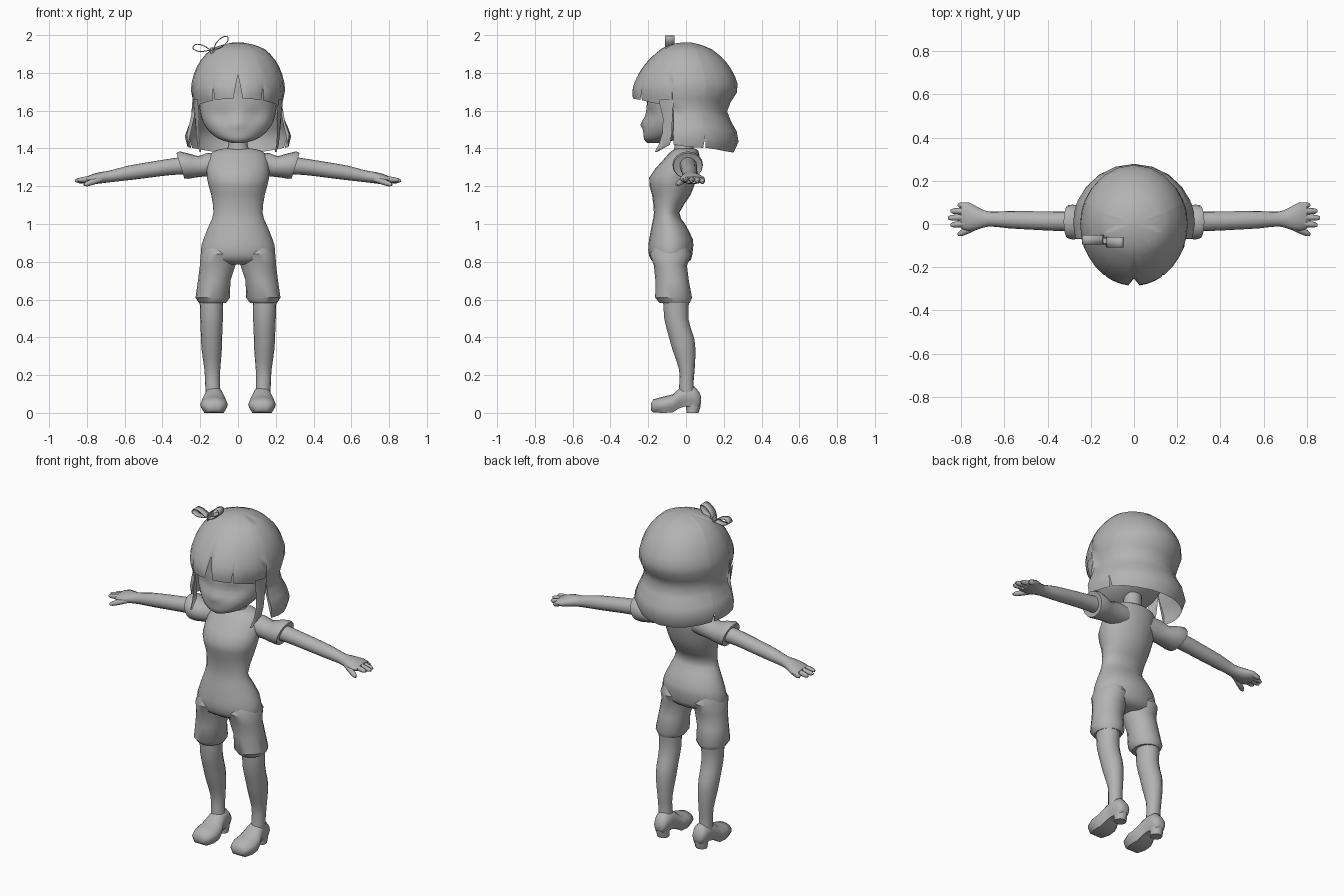
import bpy, bmesh, math
from mathutils import Vector as V

grey = bpy.data.materials.new("plain grey")
grey.diffuse_color = (0.45, 0.45, 0.45, 1)


def add(name, verts, faces, mirror=False, angle=50):
    """Mesh object with clean normals, smooth shading and optional x mirror."""
    me = bpy.data.meshes.new(name)
    me.from_pydata([tuple(v) for v in verts], [], faces)
    bm = bmesh.new()
    bm.from_mesh(me)
    bmesh.ops.recalc_face_normals(bm, faces=bm.faces)
    bm.to_mesh(me)
    bm.free()
    me.shade_smooth()
    me.set_sharp_from_angle(angle=math.radians(angle))
    me.materials.append(grey)
    ob = bpy.data.objects.new(name, me)
    bpy.context.collection.objects.link(ob)
    if mirror:
        ob.modifiers.new("Mirror", 'MIRROR').use_clip = False
    return ob


def grid_faces(rows, n, closed):
    return [(r * n + i, r * n + (i + 1) % n, (r + 1) * n + (i + 1) % n, (r + 1) * n + i)
            for r in range(rows - 1) for i in range(n if closed else n - 1)]


def loft(name, rings, mirror=False, angle=50):
    n = len(rings[0])
    faces = grid_faces(len(rings), n, True)
    faces += [tuple(range(n)), tuple(range((len(rings) - 1) * n, len(rings) * n))]
    return add(name, [p for r in rings for p in r], faces, mirror, angle)


def oval(c, u, v, n=16):
    c, u, v = V(c), V(u), V(v)
    return [c + u * math.cos(2 * math.pi * i / n) + v * math.sin(2 * math.pi * i / n)
            for i in range(n)]


def smooth_rows(rows, k=3):
    """Catmull-Rom resampling of section rows."""
    out = []
    for i in range(len(rows) - 1):
        p = [rows[max(0, min(len(rows) - 1, i + d))] for d in (-1, 0, 1, 2)]
        for j in range(k):
            t = j / k
            out.append(tuple(0.5 * (2 * b + (c - a) * t + (2 * a - 5 * b + 4 * c - d) * t * t
                                    + (3 * b - a - 3 * c + d) * t ** 3)
                             for a, b, c, d in zip(*p)))
    return out + [rows[-1]]


def upright(rows, cx=0, n=16):
    """Rings from (z, half width, front y, back y[, centre x])."""
    return [oval((r[4] if len(r) > 4 else cx, (r[2] + r[3]) / 2, r[0]),
                 (r[1], 0, 0), (0, (r[3] - r[2]) / 2, 0), n) for r in rows]


# Torso in one suit
torso = [(1.40, .07, -.05, .045), (1.385, .13, -.078, .066), (1.34, .16, -.12, .07),
         (1.245, .165, -.195, .055), (1.155, .142, -.18, .025), (1.06, .13, -.17, -.035),
         (1.0, .15, -.18, -.005), (.92, .183, -.195, .036), (.86, .197, -.2, .036),
         (.81, .185, -.185, .025), (.785, .11, -.14, -.01)]
loft("torso", upright(smooth_rows(torso, 2), n=20))
loft("neck", upright([(1.48, .05, -.06, .035), (1.42, .05, -.06, .035), (1.38, .065, -.065, .045)]))

# Short trouser legs with a flared hem
loft("shorts_leg", upright([
    (.90, .07, -.16, .0, .10), (.84, .095, -.192, .03, .103), (.78, .094, -.17, .005, .108),
    (.70, .086, -.162, .015, .126), (.61, .091, -.163, .032, .134),
    (.582, .072, -.14, .02, .135)]), True, 40)

# Lower legs
shin = [(.62, .063, -.122, .02, .141), (.5, .06, -.115, .012, .14), (.4, .056, -.09, .042, .14),
        (.33, .053, -.07, .05, .139), (.23, .042, -.037, .046, .136), (.16, .039, -.035, .04, .135),
        (.10, .04, -.04, .045, .132)]
loft("lower_leg", upright(smooth_rows(shin, 2)), True)

# Shoes: body swept from toe to heel, plus heel block
shoe = [(-.186, .03, .015, .05), (-.172, .056, .002, .072), (-.12, .073, 0, .086),
        (-.07, .069, .002, .098), (-.035, .055, .025, .13), (0, .047, .035, .145),
        (.045, .045, .03, .14), (.07, .035, .035, .11), (.08, .018, .05, .085)]
rings = []
for y, w, z0, z1 in shoe:
    ring = oval((.127, y, (z0 + z1) / 2), (w, 0, 0), (0, 0, (z1 - z0) / 2))
    for p in ring:                                   # flatten the sole
        if p.z < z0 + (z1 - z0) * .25:
            p.z = z0
    rings.append(ring)
loft("shoe", rings, True)
loft("shoe_heel", upright([(.07, .038, -.01, .078), (.03, .036, 0, .076), (0, .034, .003, .066)],
                          .127, 12), True)


def along_arm(rows, tilt=.14, n=16):
    """Rings from (x, z, half height, centre y, half depth), leaning with the arm."""
    return [oval((x, cy, z), (0, ry, 0), (rz * math.sin(tilt), 0, rz * math.cos(tilt)), n)
            for x, z, rz, cy, ry in rows]


# Puffed sleeves
loft("sleeve", along_arm([(.08, 1.32, .06, 0, .06), (.14, 1.315, .065, .0, .065),
                          (.195, 1.305, .056, .005, .062), (.24, 1.31, .066, .008, .075),
                          (.285, 1.312, .076, .009, .081), (.305, 1.308, .071, .01, .077),
                          (.30, 1.306, .048, .012, .05)], .3), True, 40)
# Arm and palm
arm = [(.26, 1.312, .048, .012, .046), (.36, 1.302, .043, .013, .045), (.46, 1.288, .041, .016, .043),
       (.58, 1.27, .038, .02, .04), (.67, 1.253, .031, .023, .034), (.72, 1.246, .03, .026, .05),
       (.765, 1.238, .027, .034, .066), (.80, 1.233, .018, .038, .06)]
loft("arm", along_arm(smooth_rows(arm, 2)), True)


# Fingers and thumb
def finger(name, a, b, r):
    a, b = V(a), V(b)
    d = (b - a).normalized()
    u = d.cross(V((0, 0, 1))).normalized()
    w = u.cross(d)
    loft(name, [oval(a.lerp(b, t), u * r * s, w * r * s, 8)
                for t, s in ((0, 1), (.5, 1), (.85, .85), (1, .4))], True)


for i, (y, tip) in enumerate([(-.005, .85), (.028, .862), (.06, .85), (.088, .815)]):
    finger("finger_%d" % (i + 1), (.765, y * .85 + .008, 1.24), (tip, y, 1.232 - .004 * i), .015)
finger("thumb", (.72, -.005, 1.24), (.815, -.05, 1.207), .016)

# Head with eye hollows, nose and soft chin
head = [(1.43, .035, -.205, -.12), (1.45, .10, -.222, -.04), (1.49, .152, -.226, .04),
        (1.545, .188, -.222, .10), (1.61, .203, -.21, .14), (1.68, .208, -.205, .17),
        (1.76, .205, -.205, .19), (1.84, .165, -.16, .16), (1.89, .08, -.08, .08)]
rings = upright(smooth_rows(head, 3), n=32)
for p in (p for r in rings for p in r):
    if p.y < -.08:
        p.y += .02 * math.exp(-((abs(p.x) - .09) / .05) ** 2 - ((p.z - 1.575) / .04) ** 2)
        p.y -= .018 * math.exp(-(p.x / .025) ** 2 - ((p.z - 1.53) / .022) ** 2)
loft("head", rings, angle=80)

# Hair shell: bob profile (z, half width, front depth, back depth)
bob = smooth_rows([(1.962, 0, 0, 0), (1.958, .045, .045, .045), (1.945, .095, .09, .09),
                   (1.92, .15, .14, .145), (1.835, .217, .225, .23), (1.715, .25, .285, .276),
                   (1.6, .23, .272, .217), (1.46, .283, .28, .28), (1.375, .245, .25, .25)], 4)


def hair_point(deg, z):
    for a, b in zip(bob, bob[1:]):
        if z >= b[0]:
            break
    t = min(1, (a[0] - z) / (a[0] - b[0]))
    w, f, k = [a[i] + (b[i] - a[i]) * t for i in (1, 2, 3)]
    s, c = math.sin(math.radians(deg)), math.cos(math.radians(deg))
    return (w * s, -c * (f if c > 0 else k), z)


# Hem height by angle from the front: notched fringe, then the longer back
hem = [(0, 1.79), (6, 1.665), (14, 1.662), (23, 1.66), (31, 1.657), (32.5, 1.73), (34, 1.655),
       (46, 1.645), (59, 1.635), (66, 1.62), (75, 1.58), (76, 1.42), (90, 1.41), (102, 1.405),
       (110, 1.403), (111.5, 1.465), (113, 1.403), (128, 1.395), (145, 1.385), (162, 1.38), (180, 1.377)]
hem += [(360 - a, z) for a, z in reversed(hem[1:-1])]
N = 14
verts = [hair_point(a, 1.962 - (1.962 - z) * max(.004, (r / N) ** 1.4))
         for r in range(N + 1) for a, z in hem]
add("hair", verts, grid_faces(N + 1, len(hem), True) + [tuple(range(len(hem)))], angle=60)

# Pointed lock of hair beside each cheek
lock = [((.213, -.145), (.238, -.065), 1.66), ((.205, -.122), (.229, -.072), 1.56),
        ((.207, -.125), (.222, -.075), 1.48), ((.203, -.145), (.212, -.085), 1.42),
        ((.195, -.166), (.197, -.155), 1.38)]
verts = []
for f, b, z in lock:
    mid = ((f[0] + b[0]) / 2 + .008, (f[1] + b[1]) / 2)
    verts += [(*q, z) for q in (f, mid, b)]
add("side_lock", verts, grid_faces(len(lock), 3, False), True)


# Ribbon bow: two thin closed loops and a knot
def ribbon(name, pts, y0, y1):
    pts = smooth_rows(pts + pts[:1], 3)[:-1]
    n = len(pts)
    ob = add(name, [(x, y, z) for y in (y0, y1) for x, z in pts], grid_faces(2, n, True))
    ob.modifiers.new("Thickness", 'SOLIDIFY').thickness = .005


ribbon("bow_loop_outer", [(-.14, 1.92), (-.185, 1.948), (-.225, 1.953), (-.242, 1.93),
                          (-.215, 1.913), (-.18, 1.912)], -.095, -.052)
ribbon("bow_loop_upper", [(-.13, 1.92), (-.118, 1.96), (-.085, 1.99), (-.055, 1.995),
                          (-.052, 1.968), (-.085, 1.935)], -.11, -.06)
loft("bow_knot", upright([(1.935, .01, -.092, -.065), (1.92, .014, -.095, -.06),
                          (1.90, .01, -.092, -.065)], -.135, 8))
